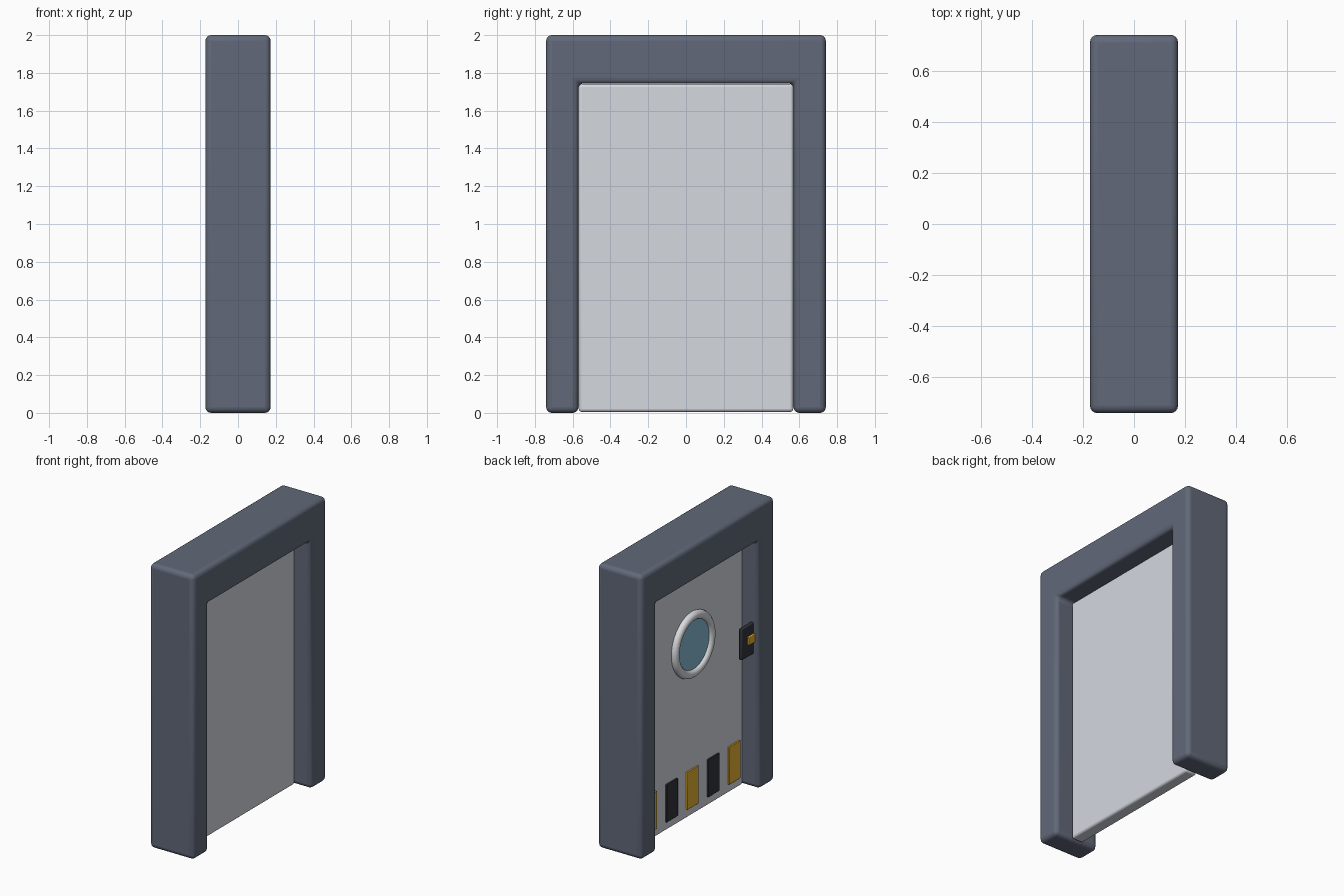
import bpy
import bmesh
import math
from mathutils import Matrix

old = bpy.data.objects.get("Cube")
if old:
    bpy.data.objects.remove(old, do_unlink=True)


def material(name, rgb):
    mat = bpy.data.materials.new(name)
    mat.use_nodes = True
    color = (*rgb, 1)
    mat.diffuse_color = color
    mat.node_tree.nodes["Principled BSDF"].inputs["Base Color"].default_value = color
    return mat


SLATE = material("slate_frame", (0.12, 0.14, 0.19))
PALE = material("pale_grey", (0.66, 0.69, 0.74))
METAL = material("light_metal", (0.7, 0.71, 0.73))
GLASS = material("blue_glass", (0.24, 0.48, 0.66))
YELLOW = material("warning_yellow", (0.78, 0.43, 0.03))
DARK = material("dark_charcoal", (0.03, 0.034, 0.042))


def finish(obj, mat, bevel=0, segments=3):
    obj.data.materials.append(mat)
    if bevel:
        mod = obj.modifiers.new("rounded_edges", "BEVEL")
        mod.width = bevel
        mod.segments = segments
        mod.limit_method = "ANGLE"
    bpy.ops.object.select_all(action="DESELECT")
    obj.select_set(True)
    bpy.context.view_layer.objects.active = obj
    bpy.ops.object.shade_smooth_by_angle(angle=math.radians(40))
    return obj


def mesh_object(name, bm):
    bmesh.ops.recalc_face_normals(bm, faces=bm.faces)
    mesh = bpy.data.meshes.new(name)
    bm.to_mesh(mesh)
    bm.free()
    obj = bpy.data.objects.new(name, mesh)
    bpy.context.collection.objects.link(obj)
    return obj


def box(name, center, size, mat, bevel=0, segments=3):
    bm = bmesh.new()
    bmesh.ops.create_cube(bm, size=1)
    bmesh.ops.transform(bm, matrix=Matrix.Diagonal((*size, 1)), verts=bm.verts)
    obj = mesh_object(name, bm)
    obj.location = center
    return finish(obj, mat, bevel, segments)


# Door frame: an upside-down U profile, extruded in depth
DEPTH = 0.345
half = [(0.74, 0), (0.74, 2)]
inner = [(0.57, 1.745), (0.57, 0)]
right_half = half + [(-y, z) for y, z in reversed(half)]
profile = right_half + [(-y, z) for y, z in reversed(inner)] + inner
bm = bmesh.new()
face = bm.faces.new([bm.verts.new((-DEPTH / 2, y, z)) for y, z in profile])
new = bmesh.ops.extrude_face_region(bm, geom=[face])["geom"]
moved = [v for v in new if isinstance(v, bmesh.types.BMVert)]
bmesh.ops.translate(bm, verts=moved, vec=(DEPTH, 0, 0))
finish(mesh_object("door_frame", bm), SLATE, 0.03, 4)

# Door slab
FACE_X = -0.045
box("door_panel", (0, 0, 0.873), (0.09, 1.136, 1.736), PALE, 0.016)

# Round window with a metal rim
WINDOW_Z = 1.21
turn = (0, math.pi / 2, 0)
bpy.ops.mesh.primitive_torus_add(location=(FACE_X - 0.008, 0, WINDOW_Z), rotation=turn,
                                 major_radius=0.2, minor_radius=0.03,
                                 major_segments=48, minor_segments=12)
rim = bpy.context.object
rim.name = "window_rim"
finish(rim, METAL)
bpy.ops.mesh.primitive_cylinder_add(location=(FACE_X - 0.005, 0, WINDOW_Z), rotation=turn,
                                    radius=0.195, depth=0.02, vertices=48)
glass = bpy.context.object
glass.name = "window_glass"
finish(glass, GLASS)

# Row of alternating warning plates along the bottom
for i in range(5):
    box(f"warning_plate_{i + 1}", (FACE_X - 0.003, (i - 2) * 0.232, 0.2),
        (0.016, 0.125, 0.265), DARK if i % 2 else YELLOW, 0.003, 2)

# Control pad set into the post, with a small button
box("control_pad", (-0.115, -0.535, 1.055), (0.025, 0.19, 0.22), DARK, 0.006, 2)
box("control_button", (-0.13, -0.535, 1.06), (0.02, 0.07, 0.06), YELLOW, 0.004, 2)
